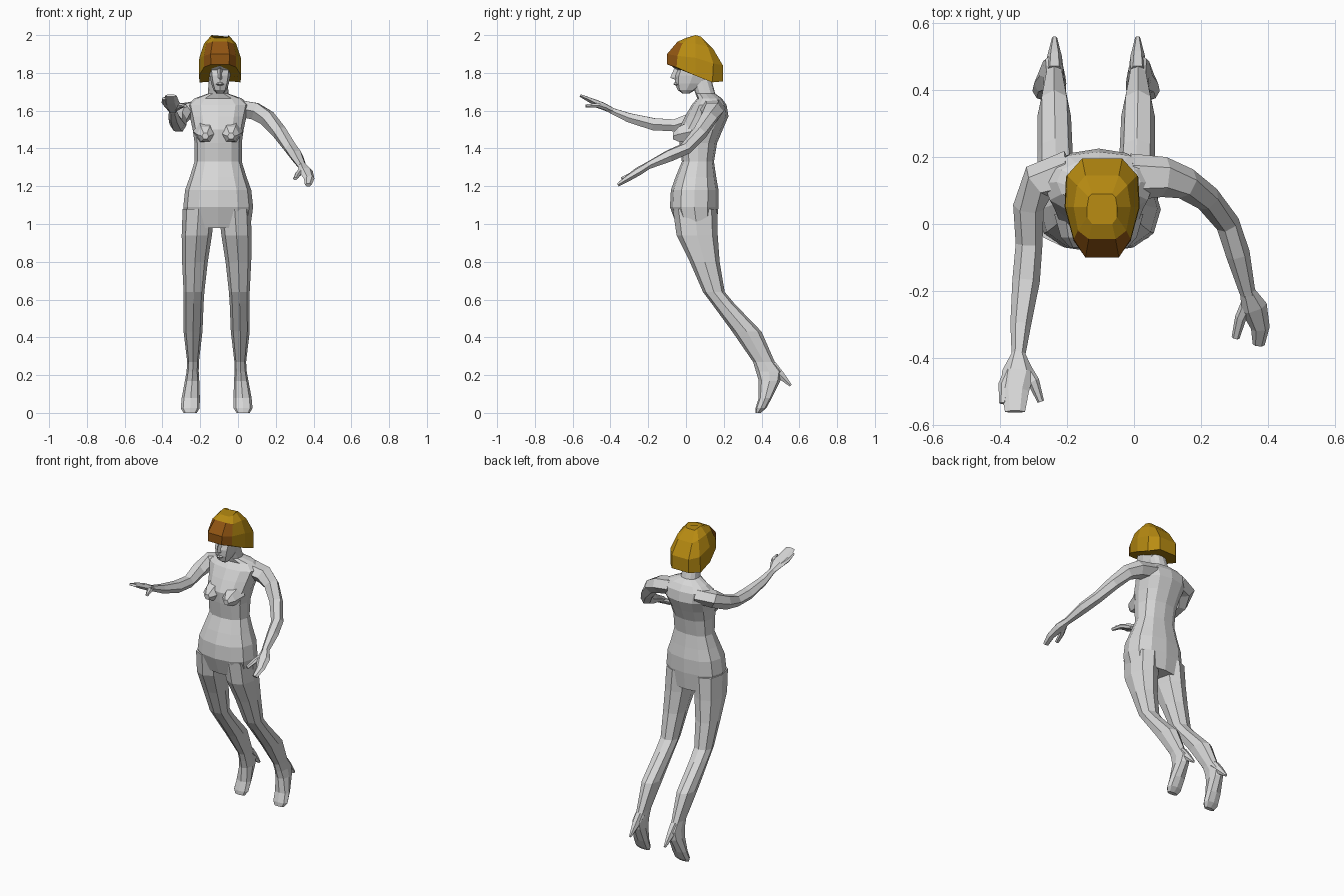
import bpy, bmesh, math
from mathutils import Vector


def material(name, rgb):
    m = bpy.data.materials.new(name)
    m.diffuse_color = (*rgb, 1)
    return m


GREY = material("light grey", (0.68, 0.68, 0.68))
GOLD = material("gold", (0.48, 0.26, 0.006))
BROWN = material("brown", (0.28, 0.09, 0.006))


def skin(name, rings, mats=(GREY,), rule=None):
    """Skin a list of point rings, with flat caps."""
    bm = bmesh.new()
    vs = [[bm.verts.new(p) for p in r] for r in rings]
    n = len(vs[0])
    for a, b in zip(vs, vs[1:]):
        for i in range(n):
            j = (i + 1) % n
            bm.faces.new((a[i], a[j], b[j], b[i]))
    bm.faces.new(vs[0][::-1])
    bm.faces.new(vs[-1])
    bmesh.ops.recalc_face_normals(bm, faces=bm.faces)
    if rule:
        for f in bm.faces:
            f.material_index = rule(f.calc_center_median())
    me = bpy.data.meshes.new(name)
    bm.to_mesh(me)
    bm.free()
    for m in mats:
        me.materials.append(m)
    ob = bpy.data.objects.new(name, me)
    bpy.context.collection.objects.link(ob)
    return ob


def level_ring(x, z, y0, y1, w, n, power=0.85):
    """Horizontal rounded ring from front y0 to back y1, half-width w."""
    pts = []
    for i in range(n):
        a = 2 * math.pi * i / n
        c, s = math.cos(a), math.sin(a)
        c = math.copysign(abs(c) ** power, c)
        s = math.copysign(abs(s) ** power, s)
        pts.append((x + w * c, (y0 + y1) / 2 + (y1 - y0) / 2 * s, z))
    return pts


def tube(name, path, n=6):
    """Tube along (x, y, z, half-width, half-height) stations."""
    P = [Vector(p[:3]) for p in path]
    rings = []
    for i, p in enumerate(path):
        d = (P[min(i + 1, len(P) - 1)] - P[max(i - 1, 0)]).normalized()
        side = d.cross(Vector((0, 0, 1))).normalized()
        up = side.cross(d)
        rings.append([P[i] + side * p[3] * math.cos(t) + up * p[4] * math.sin(t)
                      for t in (2 * math.pi * k / n for k in range(n))])
    return skin(name, rings)


# torso and neck: z, front y, back y, half-width
torso = [(0.98, -0.045, 0.16, 0.17), (1.09, -0.085, 0.172, 0.185), (1.18, -0.08, 0.172, 0.175),
         (1.25, -0.055, 0.16, 0.15), (1.33, -0.022, 0.148, 0.125), (1.43, -0.035, 0.165, 0.125),
         (1.50, -0.04, 0.195, 0.135), (1.57, -0.005, 0.225, 0.15), (1.63, 0.03, 0.215, 0.165),
         (1.665, 0.06, 0.19, 0.125), (1.69, 0.05, 0.155, 0.055), (1.78, 0.02, 0.13, 0.048)]
skin("torso", [level_ring(-0.105, z, a, b, w, 12) for z, a, b, w in torso])

# bust
for s in (-1, 1):
    x = -0.105 + s * 0.068
    skin("bust", [[(x + r * math.cos(k * math.pi / 3), y, z + r * math.sin(k * math.pi / 3))
                   for k in range(6)]
                  for y, r, z in ((0.03, 0.065, 1.49), (-0.04, 0.045, 1.475), (-0.07, 0.018, 1.465))])

# legs: offset from middle, z, front y, back y, half-width
leg = [(0.095, 1.08, -0.07, 0.165, 0.085), (0.105, 0.94, -0.05, 0.168, 0.08),
       (0.115, 0.80, 0.02, 0.178, 0.068), (0.12, 0.64, 0.09, 0.205, 0.055),
       (0.122, 0.58, 0.135, 0.255, 0.053), (0.125, 0.43, 0.245, 0.40, 0.05),
       (0.125, 0.27, 0.355, 0.47, 0.031), (0.127, 0.22, 0.37, 0.51, 0.032),
       (0.13, 0.17, 0.385, 0.50, 0.038), (0.137, 0.08, 0.385, 0.455, 0.048),
       (0.14, 0.025, 0.368, 0.425, 0.05), (0.14, 0.0, 0.368, 0.395, 0.035)]
for s in (-1, 1):
    skin("leg", [level_ring(-0.113 + s * d, z, a, b, w, 8) for d, z, a, b, w in leg])
    x = -0.113 + s * 0.124
    tube("heel", [(x, 0.45, 0.25, 0.028, 0.035), (x, 0.50, 0.20, 0.022, 0.025),
                  (x, 0.555, 0.145, 0.008, 0.008)])

# raised arm
tube("raised_arm", [(-0.19, 0.15, 1.61, 0.07, 0.05), (-0.285, 0.125, 1.595, 0.058, 0.052),
                    (-0.315, 0.05, 1.555, 0.046, 0.046), (-0.313, -0.06, 1.522, 0.04, 0.037),
                    (-0.322, -0.17, 1.528, 0.041, 0.037), (-0.338, -0.30, 1.562, 0.031, 0.028),
                    (-0.345, -0.395, 1.60, 0.02, 0.018)])
tube("raised_hand", [(-0.345, -0.385, 1.597, 0.02, 0.018), (-0.345, -0.44, 1.625, 0.048, 0.02),
                     (-0.355, -0.495, 1.65, 0.042, 0.016), (-0.355, -0.56, 1.68, 0.03, 0.008)])
tube("raised_thumb", [(-0.33, -0.42, 1.612, 0.018, 0.015), (-0.30, -0.47, 1.628, 0.018, 0.014),
                      (-0.278, -0.53, 1.625, 0.01, 0.009)])
tube("raised_finger", [(-0.37, -0.44, 1.625, 0.018, 0.014), (-0.387, -0.48, 1.642, 0.018, 0.013),
                       (-0.392, -0.535, 1.665, 0.01, 0.008)])

# lowered arm
tube("lowered_arm", [(-0.01, 0.14, 1.615, 0.07, 0.05), (0.09, 0.14, 1.597, 0.06, 0.052),
                     (0.155, 0.12, 1.56, 0.048, 0.046), (0.22, 0.075, 1.485, 0.04, 0.04),
                     (0.28, 0.0, 1.40, 0.036, 0.034), (0.31, -0.09, 1.36, 0.036, 0.034),
                     (0.34, -0.21, 1.305, 0.023, 0.02)])
tube("lowered_hand", [(0.338, -0.20, 1.31, 0.022, 0.02), (0.358, -0.25, 1.28, 0.04, 0.022),
                      (0.377, -0.31, 1.24, 0.028, 0.018), (0.372, -0.36, 1.207, 0.018, 0.01)])
tube("lowered_thumb", [(0.34, -0.235, 1.285, 0.02, 0.016), (0.318, -0.28, 1.265, 0.017, 0.014),
                       (0.303, -0.34, 1.24, 0.012, 0.009)])

# head: z, front y, back y, half-width
HX = -0.095
head = [(1.692, -0.02, 0.02, 0.02), (1.71, -0.045, 0.05, 0.035), (1.745, -0.058, 0.10, 0.047),
        (1.785, -0.06, 0.13, 0.055), (1.815, -0.05, 0.14, 0.058), (1.835, -0.075, 0.14, 0.06),
        (1.89, -0.065, 0.13, 0.06)]
skin("head", [level_ring(HX, z, a, b, w, 8, 0.75) for z, a, b, w in head])
skin("nose", [[(HX - 0.014, -0.045, z), (HX + 0.014, -0.045, z), (HX, y, z)]
              for z, y in ((1.765, -0.062), (1.775, -0.083), (1.825, -0.062))])
skin("lips", [[(HX - w, -0.045, z), (HX + w, -0.045, z), (HX + w / 2, y, z), (HX - w / 2, y, z)]
              for z, w, y in ((1.732, 0.012, -0.056), (1.74, 0.022, -0.066), (1.75, 0.014, -0.062))])

# hair: half rings of (offset, y, z) from front to back, mirrored
hair = [[(.048, -.10, 1.845), (.085, -.05, 1.83), (.112, .05, 1.785), (.108, .14, 1.75), (.06, .195, 1.755)],
        [(.05, -.10, 1.90), (.085, -.045, 1.89), (.11, .05, 1.88), (.105, .145, 1.85), (.06, .195, 1.84)],
        [(.04, -.045, 1.965), (.072, -.02, 1.955), (.085, .05, 1.955), (.075, .115, 1.94), (.05, .145, 1.925)],
        [(.03, 0, 1.985), (.045, .02, 1.99), (.045, .05, 2.0), (.04, .08, 1.992), (.03, .09, 1.982)]]
skin("hair", [[(HX + d, y, z) for d, y, z in r] + [(HX - d, y, z) for d, y, z in r[::-1]] for r in hair],
     (GOLD, BROWN), lambda c: int(c.y < -0.03))
